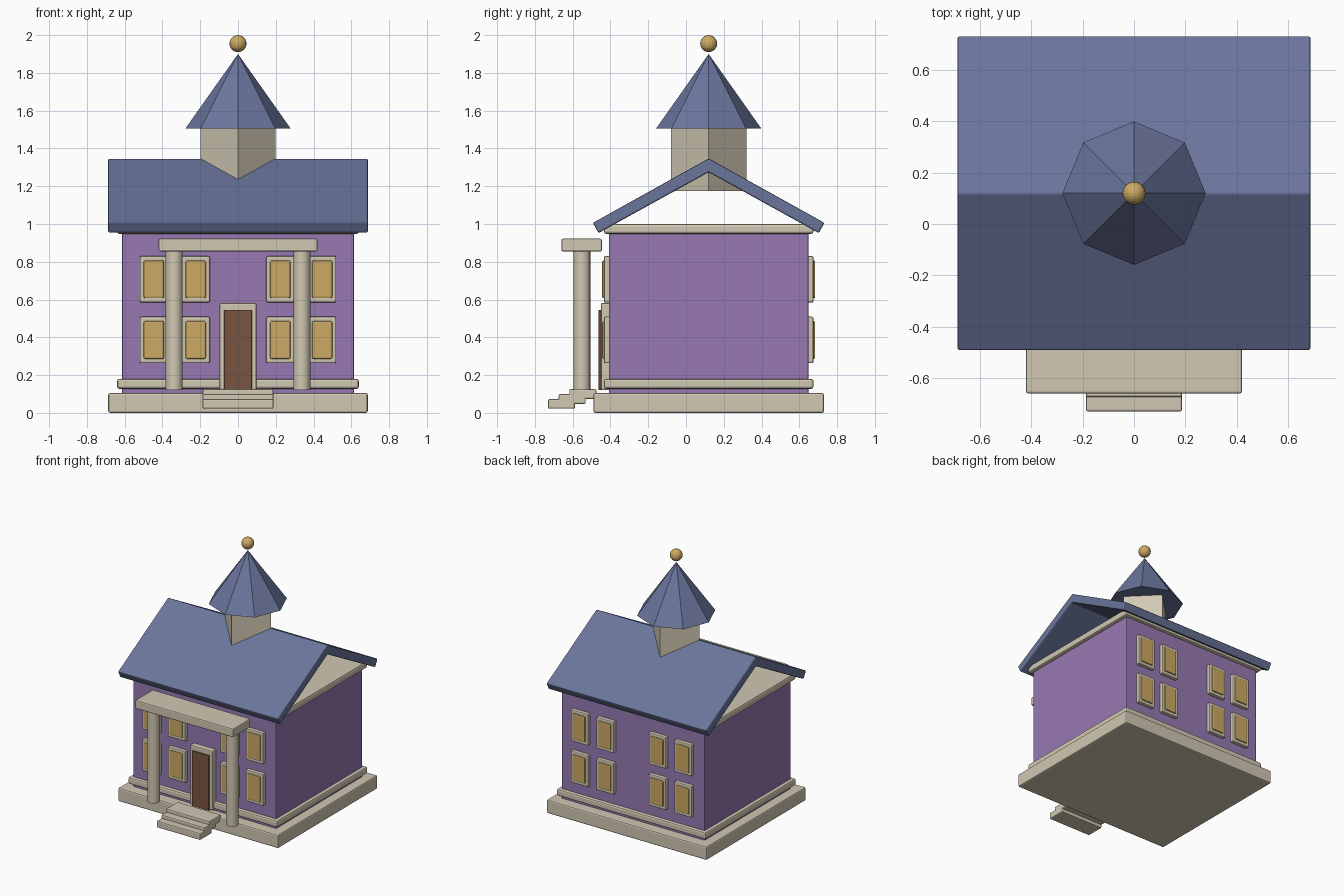
import bpy
import bmesh

cube = bpy.data.objects.get("Cube")
if cube:
    bpy.data.objects.remove(cube, do_unlink=True)


def material(name, rgb):
    mat = bpy.data.materials.new(name)
    mat.use_nodes = True
    mat.diffuse_color = (*rgb, 1)
    mat.node_tree.nodes["Principled BSDF"].inputs["Base Color"].default_value = (*rgb, 1)
    return mat


PURPLE = material("purple wall", (0.31, 0.19, 0.45))
BLUE = material("slate blue", (0.145, 0.178, 0.33))
CREAM = material("cream stone", (0.64, 0.58, 0.45))
GOLD = material("warm gold", (0.61, 0.40, 0.125))
BROWN = material("door brown", (0.195, 0.09, 0.052))
CY = 0.12            # depth of the building's middle
WALL = 0.528         # half depth of the walls


def finish(obj, name, mat, bevel=0):
    obj.name = name
    obj.data.materials.append(mat)
    if bevel:
        mod = obj.modifiers.new("Bevel", "BEVEL")
        mod.width = bevel
        mod.segments = 2
        mod.limit_method = "ANGLE"
    return obj


def box(name, mat, x, y, z, bevel=0.008):
    """Box from (low, high) ranges along each axis."""
    ranges = (x, y, z)
    bpy.ops.mesh.primitive_cube_add(size=1)
    obj = bpy.context.object
    for v in obj.data.vertices:
        v.co = [lo + (c + 0.5) * (hi - lo) for c, (lo, hi) in zip(v.co, ranges)]
    return finish(obj, name, mat, bevel)


def around(half, middle=0):
    return (middle - half, middle + half)


def cone(name, mat, sides, r1, r2, x, y, z):
    bpy.ops.mesh.primitive_cone_add(vertices=sides, radius1=r1, radius2=r2,
                                    depth=z[1] - z[0], location=(x, y, sum(z) / 2))
    return finish(bpy.context.object, name, mat)


# Foundation, walls and trim bands
box("foundation", CREAM, around(0.687), around(0.61, CY), (0, 0.105), 0.01)
box("walls", PURPLE, around(0.613), around(WALL, CY), (0.1, 0.96), 0.005)
box("lower_trim", CREAM, around(0.64), around(0.555, CY), (0.127, 0.18), 0.012)
box("upper_trim", CREAM, around(0.64), around(0.555, CY), (0.948, 1.0), 0.012)

# Roof: a folded slab with open gables
profile = [(-0.613, 1.006), (0, 1.347), (0.613, 1.006),
           (0.583, 0.952), (0, 1.274), (-0.583, 0.952)]
bm = bmesh.new()
face = bm.faces.new([bm.verts.new((-0.688, CY + y, z)) for y, z in profile])
side = bmesh.ops.extrude_face_region(bm, geom=[face])["geom"]
bmesh.ops.translate(bm, vec=(1.376, 0, 0),
                    verts=[g for g in side if isinstance(g, bmesh.types.BMVert)])
bmesh.ops.recalc_face_normals(bm, faces=bm.faces)
mesh = bpy.data.meshes.new("roof")
bm.to_mesh(mesh)
bm.free()
roof = bpy.data.objects.new("roof", mesh)
bpy.context.collection.objects.link(roof)
finish(roof, "roof", BLUE, 0.008)

# Tower with spire and finial ball
cone("tower", CREAM, 4, 0.199, 0.199, 0, CY, (1.175, 1.51))
cone("spire", BLUE, 8, 0.279, 0, 0, CY, (1.505, 1.9))
bpy.ops.mesh.primitive_uv_sphere_add(segments=16, ring_count=12, radius=0.045,
                                     location=(0, CY, 1.955))
finish(bpy.context.object, "finial", GOLD)

# Porch: beam and two round columns
box("porch_beam", CREAM, around(0.42), (-0.66, -0.445), (0.855, 0.922))
for label, x in (("right", -0.338), ("left", 0.338)):
    cone("column_" + label, CREAM, 16, 0.045, 0.045, x, -0.551, (0.12, 0.86))
    bpy.ops.object.shade_smooth_by_angle()

# Three front steps
for i in range(3):
    y, z = -0.73 + 0.056 * i, 0.022 + 0.026 * i
    box(f"step_{i + 1}", CREAM, around(0.187), (y, y + 0.143), (z, z + 0.052))

# Front door
front = CY - WALL
box("door_frame", CREAM, around(0.097), (front - 0.043, front + 0.01), (0.12, 0.582))
box("door", BROWN, around(0.073), (front - 0.055, front), (0.12, 0.545), 0.004)

# Windows on the front and back walls
for wall, d in (("front", -1), ("back", 1)):
    for row, z in (("lower", 0.386), ("upper", 0.707)):
        for i, x in enumerate((-0.445, -0.224, 0.224, 0.445)):
            for part, mat, w, h, out, bev in (("frame", CREAM, 0.075, 0.123, 0.027, 0.008),
                                              ("pane", GOLD, 0.054, 0.1, 0.036, 0.008)):
                y = sorted((CY + d * (WALL - 0.01), CY + d * (WALL + out)))
                box(f"{wall}_{row}_window_{part}_{i + 1}", mat,
                    around(w, x), y, around(h, z), bev)
